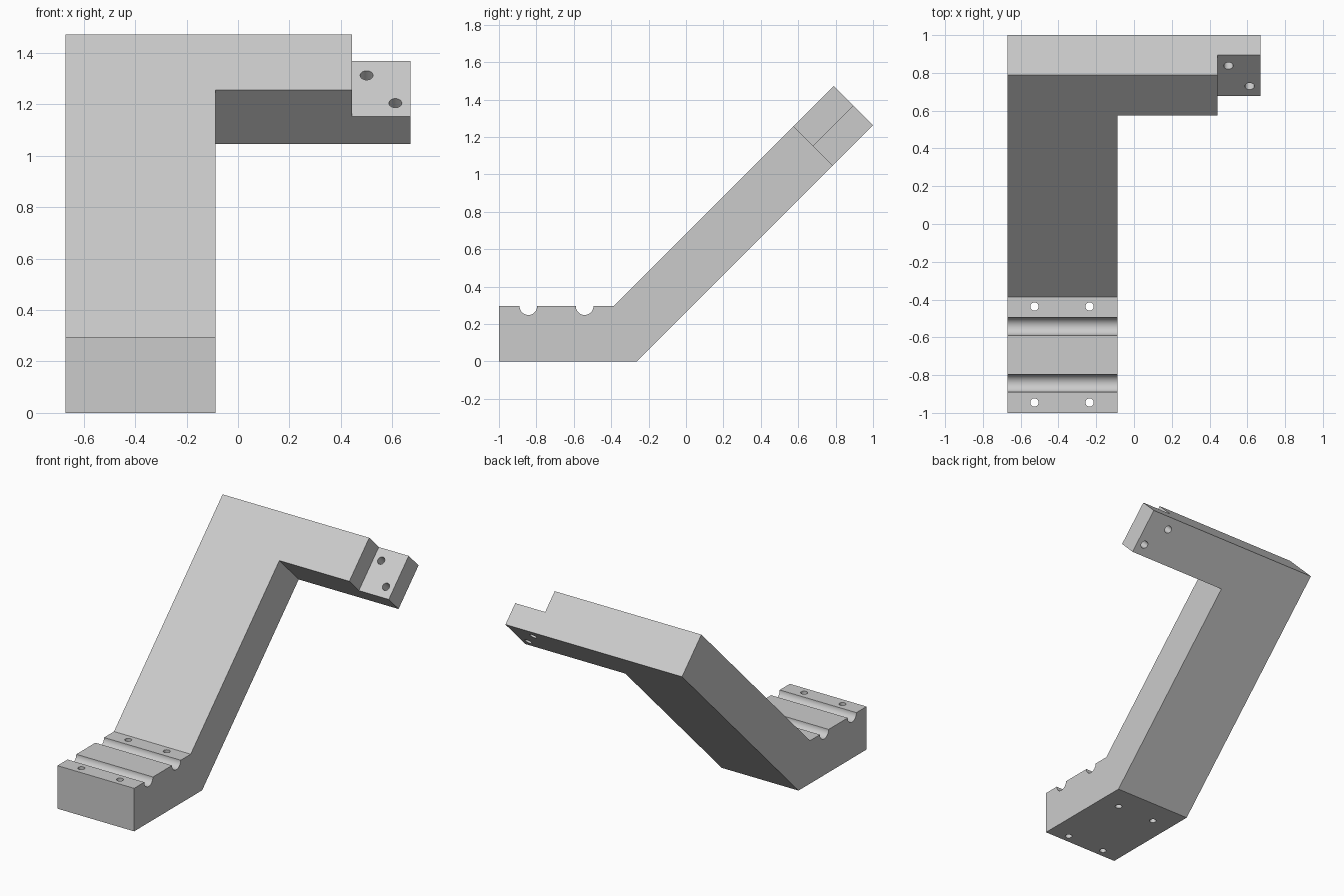
import bpy
import bmesh
import math
from mathutils import Matrix

if "Cube" in bpy.data.objects:
    bpy.data.objects.remove(bpy.data.objects["Cube"])

LEFT, RIGHT = 0.67, -0.67
COLUMN_EDGE, TAB_EDGE = -0.088, 0.443
BASE_TOP = 0.295
GROOVE_RADIUS = 0.047
GROOVE_Y = (-0.843, -0.542)
TILT = Matrix.Rotation(math.radians(45), 4, "X")   # local y runs up the slope

grey = bpy.data.materials.new("light grey")
grey.use_nodes = True
colour = (0.6, 0.6, 0.6, 1)
grey.diffuse_color = colour
grey.node_tree.nodes["Principled BSDF"].inputs["Base Color"].default_value = colour


def make_object(name, bm):
    bmesh.ops.recalc_face_normals(bm, faces=bm.faces)
    mesh = bpy.data.meshes.new(name)
    bm.to_mesh(mesh)
    bm.free()
    mesh.materials.append(grey)
    obj = bpy.data.objects.new(name, mesh)
    bpy.context.collection.objects.link(obj)
    return obj


def box(name, low, high, matrix):
    bm = bmesh.new()
    bmesh.ops.create_cube(bm, size=1)
    for v in bm.verts:
        v.co = [(a + b) / 2 + c * (b - a) for a, b, c in zip(low, high, v.co)]
    bm.transform(matrix)
    return make_object(name, bm)


def drill(name, radius, centre, matrix):
    bm = bmesh.new()
    bmesh.ops.create_cone(bm, cap_ends=True, segments=32, radius1=radius,
                          radius2=radius, depth=1)
    bm.transform(Matrix.Translation(centre) @ matrix)
    return make_object(name, bm)


# Side profile: foot with two round grooves, then the sloping column
profile = [(-1, 0), (-0.263, 0), (1, 1.263), (0.79, 1.472), (-0.387, BASE_TOP)]
for y in reversed(GROOVE_Y):
    for i in range(25):
        a = math.pi * i / 24
        profile.append((y + GROOVE_RADIUS * math.cos(a),
                        BASE_TOP - GROOVE_RADIUS * math.sin(a)))
profile.append((-1, BASE_TOP))

bm = bmesh.new()
face = bm.faces.new([bm.verts.new((RIGHT, y, z)) for y, z in profile])
sweep = bmesh.ops.extrude_face_region(bm, geom=[face])["geom"]
bmesh.ops.translate(bm, vec=(LEFT - RIGHT, 0, 0),
                    verts=[v for v in sweep if isinstance(v, bmesh.types.BMVert)])
bracket = make_object("bracket", bm)

# Cutters: space under the side arm, step of the tab, screw holes
cutters = [
    box("arm_cutter", (COLUMN_EDGE, -1.2, -0.2), (1, 1.294, 1.3), TILT),
    box("tab_cutter", (TAB_EDGE, 1.1, 0.336), (1, 1.9, 0.9), TILT),
]
for x in (-0.527, -0.235):
    for y in (-0.945, -0.437):
        cutters.append(drill("foot_hole", 0.022, (x, y, 0.2), Matrix()))
for x, y, z in ((0.5, 0.838, 1.312), (0.612, 0.73, 1.204)):
    cutters.append(drill("tab_hole", 0.025, (x, y, z), TILT))

for cutter in cutters:
    cutter.hide_render = True
    mod = bracket.modifiers.new(cutter.name, "BOOLEAN")
    mod.operation = "DIFFERENCE"
    mod.solver = "EXACT"
    mod.object = cutter

# Apply the cuts and drop the cutters
graph = bpy.context.evaluated_depsgraph_get()
result = bpy.data.meshes.new_from_object(bracket.evaluated_get(graph))
bracket.modifiers.clear()
bracket.data = result
for cutter in cutters:
    bpy.data.objects.remove(cutter)

bpy.ops.object.select_all(action="DESELECT")
bracket.select_set(True)
bpy.context.view_layer.objects.active = bracket
bpy.ops.object.shade_smooth_by_angle(angle=math.radians(30))
